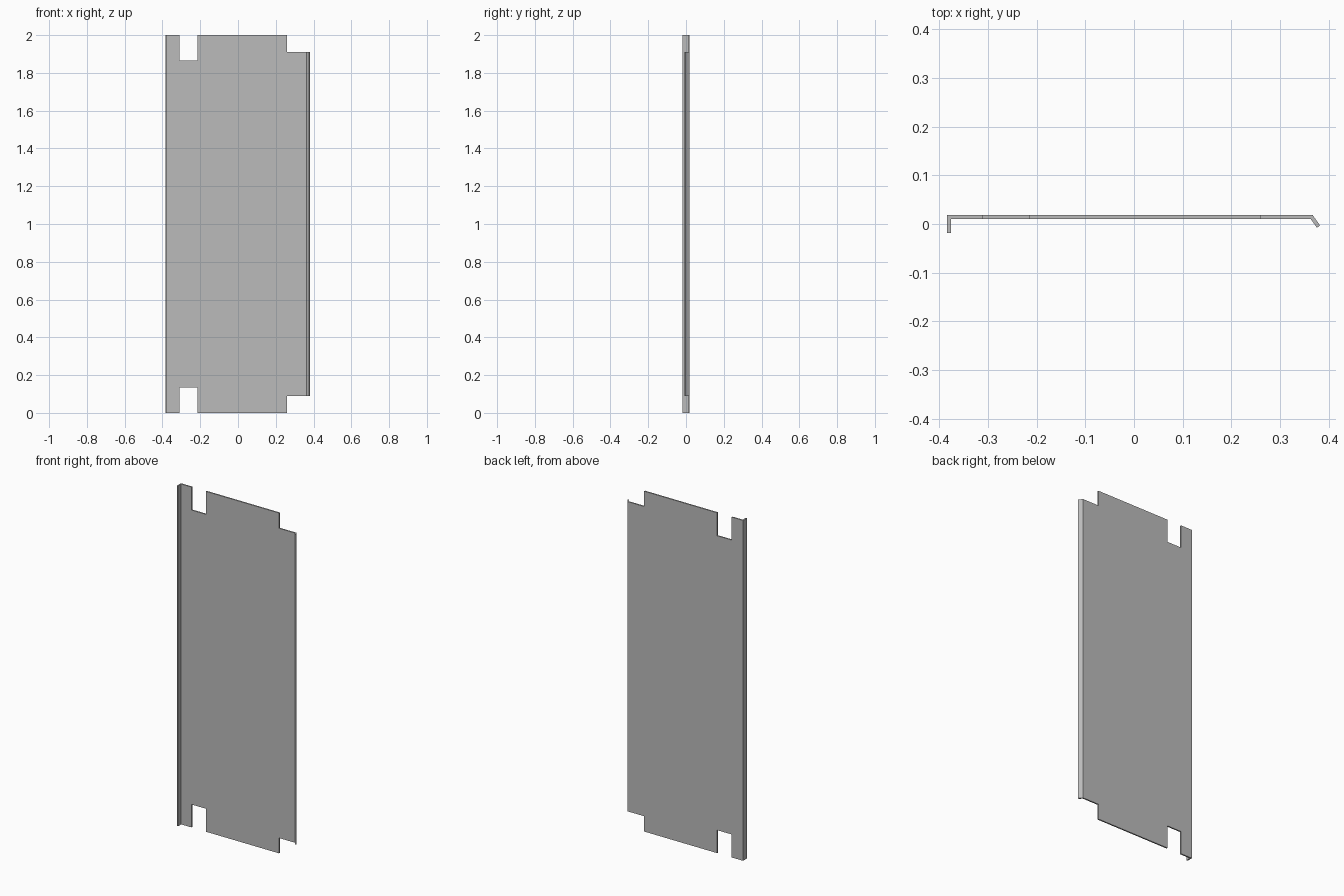
import bpy
import bmesh

cube = bpy.data.objects.get("Cube")
if cube:
    bpy.data.objects.remove(cube, do_unlink=True)

HEIGHT = 2.0
THICKNESS = 0.008

# Outer line of the folded sheet, from the square lip to the slanted lip
profile = [(-0.384, -0.018), (-0.384, 0.018), (-0.31, 0.018), (-0.215, 0.018),
           (0.26, 0.018), (0.367, 0.018), (0.382, -0.003)]
# How far each strip is cut back at top and bottom
cutbacks = [0, 0, 0.135, 0, 0.09, 0.09]
half = [0, 0.09, 0.135]
levels = half + [HEIGHT - z for z in reversed(half)]

# Sheet: a grid of strips without the notched cells
bm = bmesh.new()
grid = [[bm.verts.new((x, y, z)) for z in levels] for x, y in profile]
for i, cut in enumerate(cutbacks):
    for j in range(len(levels) - 1):
        if levels[j] >= cut and levels[j + 1] <= HEIGHT - cut:
            a, b = grid[i], grid[i + 1]
            bm.faces.new((a[j], a[j + 1], b[j + 1], b[j]))
bmesh.ops.delete(bm, geom=[v for v in bm.verts if not v.link_faces], context='VERTS')
bm.normal_update()
# Make the outside of the fold face the back
if sum(f.normal.y * f.calc_area() for f in bm.faces) < 0:
    bmesh.ops.reverse_faces(bm, faces=bm.faces[:])
bmesh.ops.dissolve_limit(bm, angle_limit=0.01, verts=bm.verts[:], edges=bm.edges[:])

mesh = bpy.data.meshes.new("folded_panel")
bm.to_mesh(mesh)
bm.free()
panel = bpy.data.objects.new("folded_panel", mesh)
bpy.context.collection.objects.link(panel)

# Sheet thickness grows towards the inside of the fold
solid = panel.modifiers.new("sheet_thickness", 'SOLIDIFY')
solid.thickness = THICKNESS
solid.offset = -1
solid.use_even_offset = True

# Plain grey metal
colour = (0.5, 0.5, 0.5, 1)
metal = bpy.data.materials.new("grey_metal")
metal.use_nodes = True
metal.diffuse_color = colour
metal.node_tree.nodes["Principled BSDF"].inputs["Base Color"].default_value = colour
mesh.materials.append(metal)
